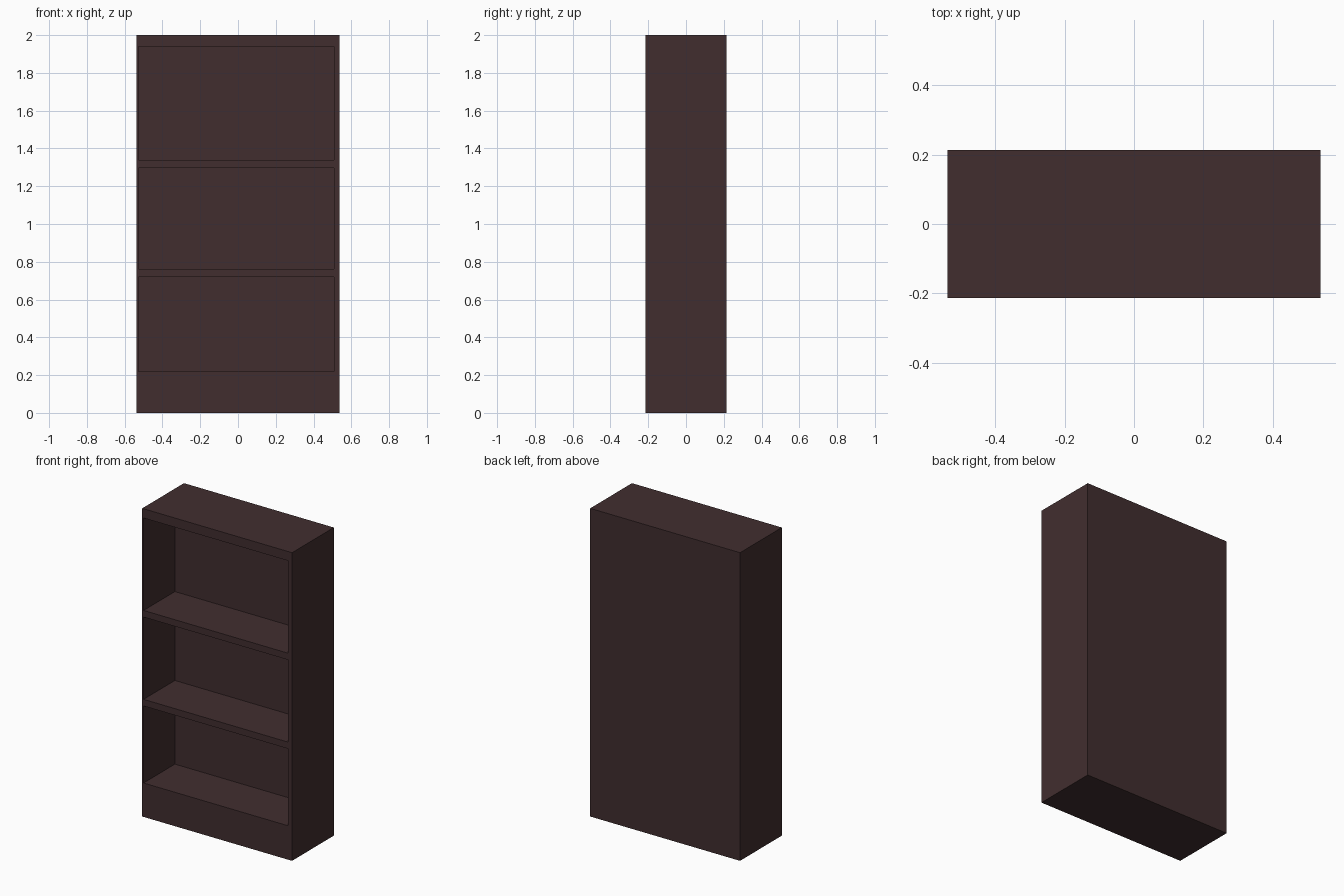
import bpy
import bmesh
from mathutils import Vector

if "Cube" in bpy.data.objects:
    bpy.data.objects.remove(bpy.data.objects["Cube"], do_unlink=True)

# Dark brown wood
wood = bpy.data.materials.new("dark brown wood")
wood.use_nodes = True
color = (0.053, 0.027, 0.028, 1)
wood.diffuse_color = color
wood.node_tree.nodes["Principled BSDF"].inputs["Base Color"].default_value = color


def box(name, low, high):
    """Axis-aligned box between two corners."""
    low, high = Vector(low), Vector(high)
    bm = bmesh.new()
    bmesh.ops.create_cube(bm, size=1)
    bmesh.ops.scale(bm, vec=high - low, verts=bm.verts)
    bmesh.ops.translate(bm, vec=(low + high) / 2, verts=bm.verts)
    mesh = bpy.data.meshes.new(name)
    bm.to_mesh(mesh)
    bm.free()
    mesh.materials.append(wood)
    obj = bpy.data.objects.new(name, mesh)
    bpy.context.collection.objects.link(obj)
    return obj


HALF_W, HALF_D, HEIGHT = 0.538, 0.214, 2.0
INNER_LEFT, INNER_RIGHT, INNER_BACK = 0.508, -0.528, 0.107

# Solid bookcase body
bookcase = box("bookcase", (-HALF_W, -HALF_D, 0), (HALF_W, HALF_D, HEIGHT))

# Three open compartments, cut from the front, leaving shelves between them
cutters = []
for bottom, top in ((0.22, 0.72), (0.763, 1.297), (1.34, 1.94)):
    cutter = box("compartment_cutter", (INNER_RIGHT, -HALF_D - 0.1, bottom),
                 (INNER_LEFT, INNER_BACK, top))
    cutter.hide_render = True
    cutters.append(cutter)
    cut = bookcase.modifiers.new("compartment", "BOOLEAN")
    cut.operation = "DIFFERENCE"
    cut.solver = "EXACT"
    cut.object = cutter

# Bake the cuts and discard the cutters
bpy.context.view_layer.update()
graph = bpy.context.evaluated_depsgraph_get()
result = bpy.data.meshes.new_from_object(bookcase.evaluated_get(graph))
bookcase.modifiers.clear()
bookcase.data = result
result.name = "bookcase"
for cutter in cutters:
    bpy.data.objects.remove(cutter, do_unlink=True)
